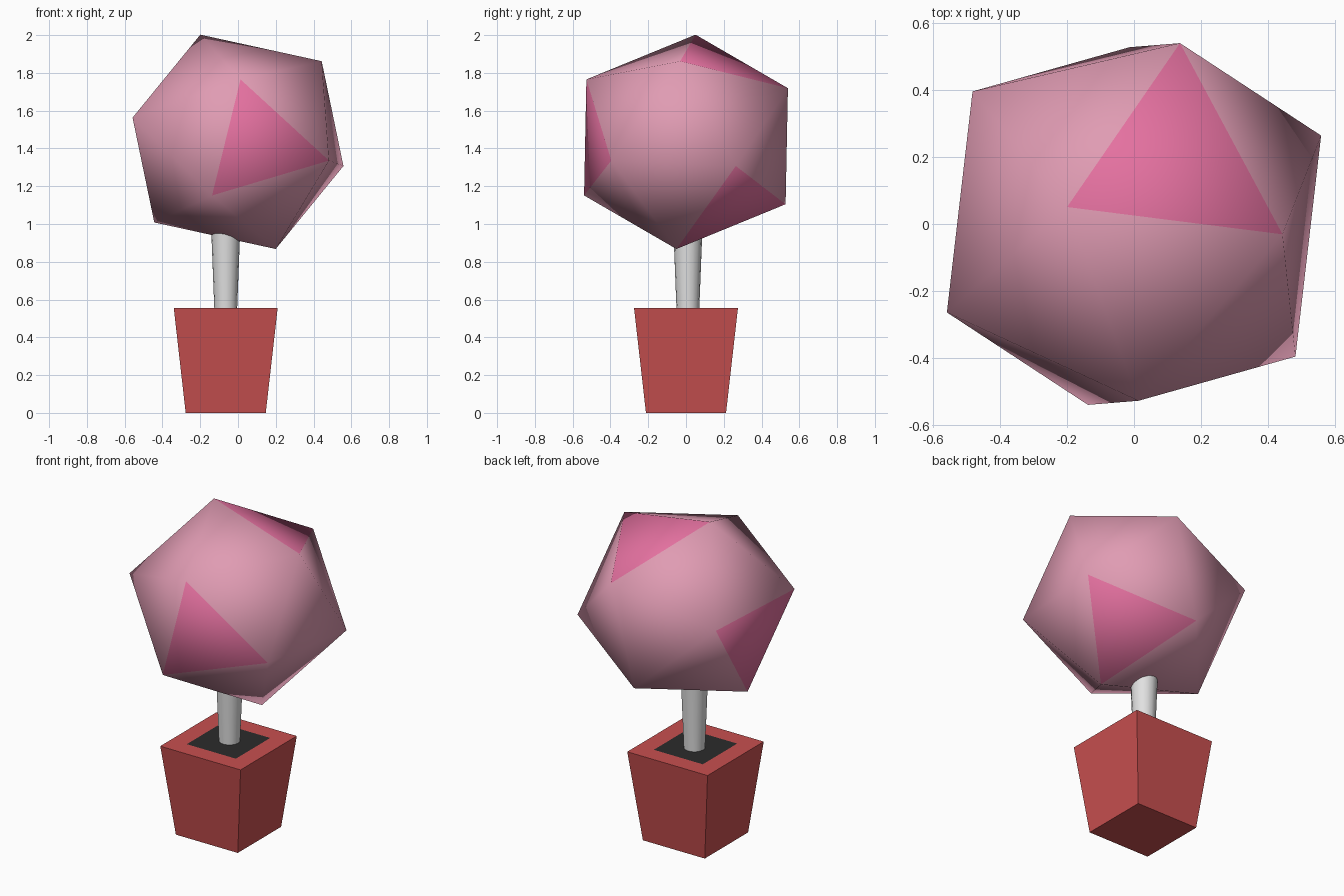
import bpy, bmesh, math
from mathutils import Vector

if "Cube" in bpy.data.objects:
    bpy.data.objects.remove(bpy.data.objects["Cube"])


def material(name, rgb):
    m = bpy.data.materials.new(name)
    m.diffuse_color = (*rgb, 1)
    m.use_nodes = True
    m.node_tree.nodes["Principled BSDF"].inputs["Base Color"].default_value = m.diffuse_color
    return m


PINK = material("blossom pink", (0.745, 0.33, 0.45))
ROSE = material("deep rose", (0.78, 0.165, 0.352))
GREY = material("pale grey bark", (0.75, 0.75, 0.75))
RED = material("brick red", (0.58, 0.08, 0.08))
SOIL = material("dark soil", (0.024, 0.024, 0.024))


def add_object(name, bm, mats, location, smooth_angle=None):
    bmesh.ops.recalc_face_normals(bm, faces=bm.faces)
    mesh = bpy.data.meshes.new(name)
    bm.to_mesh(mesh)
    bm.free()
    for m in mats:
        mesh.materials.append(m)
    ob = bpy.data.objects.new(name, mesh)
    ob.location = location
    bpy.context.collection.objects.link(ob)
    if smooth_angle:
        bpy.ops.object.select_all(action='DESELECT')
        bpy.context.view_layer.objects.active = ob
        ob.select_set(True)
        bpy.ops.object.shade_smooth_by_angle(angle=math.radians(smooth_angle))
    return ob


def square_ring(bm, half, z):
    return [bm.verts.new((sx * half, sy * half, z))
            for sx, sy in ((-1, -1), (1, -1), (1, 1), (-1, 1))]


AXIS = (-0.065, 0.0)

# pot: tapered square block with a flat rim around the soil
bm = bmesh.new()
low, high = square_ring(bm, 0.212, 0), square_ring(bm, 0.275, 0.555)
inner = square_ring(bm, 0.168, 0.555)
bm.faces.new(low)
for i in range(4):
    j = (i + 1) % 4
    bm.faces.new((low[i], low[j], high[j], high[i]))
    bm.faces.new((high[i], high[j], inner[j], inner[i]))
bm.faces.new(inner).material_index = 1
add_object("pot", bm, [RED, SOIL], (*AXIS, 0))

# trunk: slightly widening towards the crown
bm = bmesh.new()
bmesh.ops.create_cone(bm, cap_ends=True, segments=16,
                      radius1=0.06, radius2=0.078, depth=0.46)
add_object("trunk", bm, [GREY], (AXIS[0], 0.01, 0.77), 40)

# crown: tilted icosahedron, a little wider than tall,
# oriented by the two ends of its top edge
WIDE, TALL = 0.632, 0.6
a = Vector((-0.195 / WIDE, 0.05 / WIDE, 0.565 / TALL))
b = Vector((0.44 / WIDE, -0.03 / WIDE, 0.435 / TALL))
z = (a + b).normalized()
x = (b - a - z * (b - a).dot(z)).normalized()
y = z.cross(x)
phi = (1 + math.sqrt(5)) / 2
unit = 1 / math.sqrt(1 + phi * phi)
bm = bmesh.new()
for s in (-1, 1):
    for t in (-phi, phi):
        for u, v, w in ((s, 0, t), (t, s, 0), (0, t, s)):
            bm.verts.new((x * u + y * v + z * w) * unit)
bmesh.ops.scale(bm, vec=(WIDE, WIDE, TALL), verts=bm.verts)
bmesh.ops.convex_hull(bm, input=bm.verts)

# four evenly spread faces are painted deep rose
rose_dirs = [Vector(d).normalized() for d in
             ((0.13, 0.19, 0.43), (0.11, -0.49, -0.01),
              (0.25, 0.25, -0.34), (-0.49, 0.055, -0.08))]
for f in bm.faces:
    n = f.calc_center_median().normalized()
    f.material_index = int(max(n.dot(d) for d in rose_dirs) > 0.93)
add_object("crown", bm, [PINK, ROSE], (0, 0, 1.435), 60)
